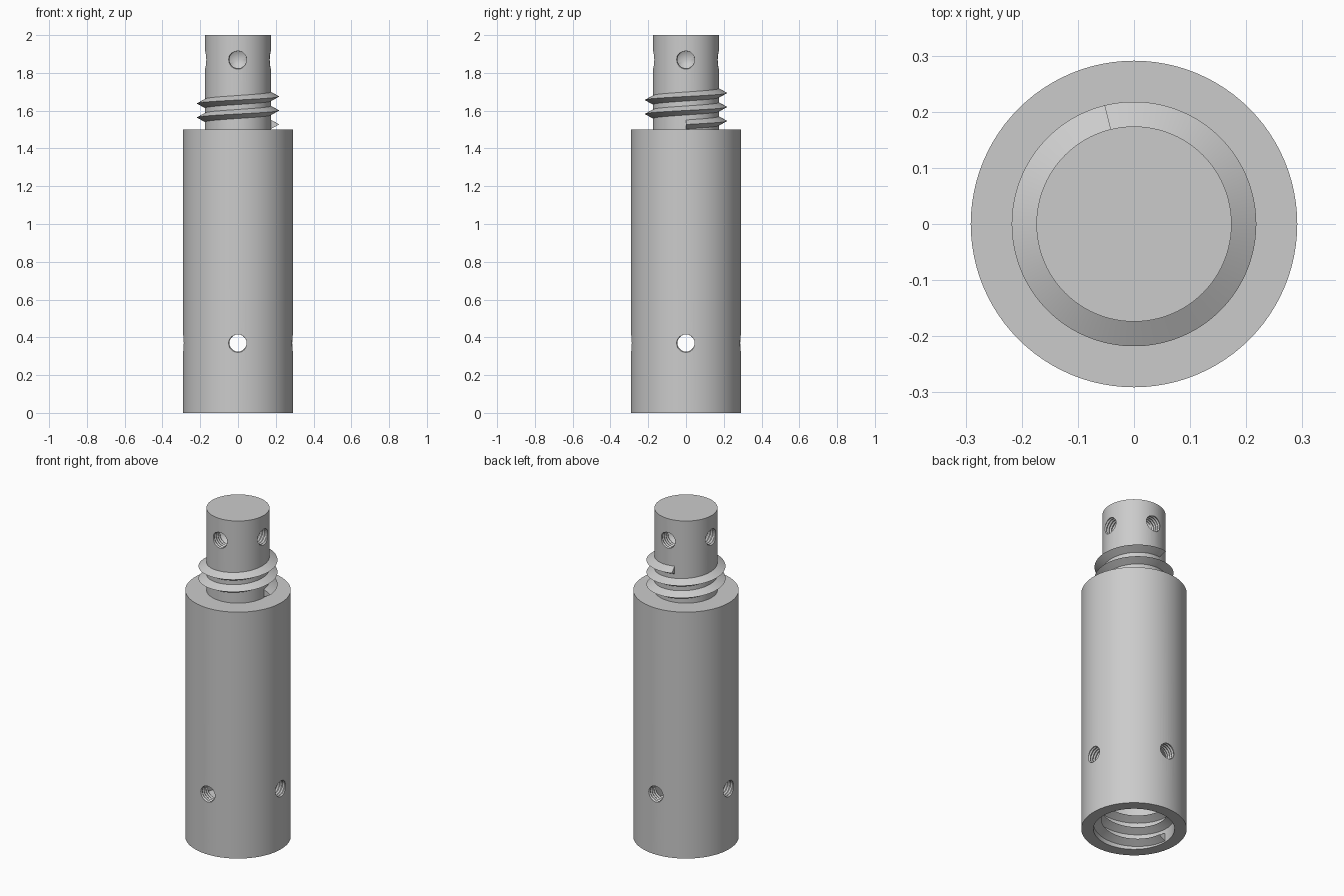
import bpy, bmesh
from math import pi, sin, cos, radians
from mathutils import Matrix

if "Cube" in bpy.data.objects:
    bpy.data.objects.remove(bpy.data.objects["Cube"], do_unlink=True)

BODY_R, BORE_R, NECK_R = 0.291, 0.224, 0.174
SHOULDER, SOCKET, TOP = 1.5, 0.5, 2.0
PITCH, TURN_DEG = 0.074, 824
HOLE_R, HOLE_MINOR, HOLE_PITCH = 0.051, 0.045, 0.017
HOLE_Z = 0.37

steel = bpy.data.materials.new("grey_steel")
steel.use_nodes = True
steel.diffuse_color = (0.6, 0.6, 0.6, 1)
steel.node_tree.nodes["Principled BSDF"].inputs["Base Color"].default_value = (0.6, 0.6, 0.6, 1)


def finish(name, bm):
    """Turn a bmesh into an object with the steel material."""
    bmesh.ops.recalc_face_normals(bm, faces=bm.faces)
    mesh = bpy.data.meshes.new(name)
    bm.to_mesh(mesh)
    bm.free()
    mesh.materials.append(steel)
    obj = bpy.data.objects.new(name, mesh)
    bpy.context.collection.objects.link(obj)
    return obj


def smooth(obj):
    for poly in obj.data.polygons:
        poly.use_smooth = True
    obj.data.set_sharp_from_angle(angle=radians(30))


def bridge(bm, rings):
    """Join neighbouring closed rings of vertices; a one-vertex ring is a pole."""
    for a, b in zip(rings, rings[1:]):
        n = max(len(a), len(b))
        for i in range(n):
            j = (i + 1) % n
            corners = [a[i % len(a)], a[j % len(a)], b[j % len(b)], b[i % len(b)]]
            bm.faces.new(list(dict.fromkeys(corners)))


def lathe(name, profile, segments=96):
    bm = bmesh.new()
    rings = []
    for r, z in profile:
        count = segments if r else 1
        rings.append([bm.verts.new((r * cos(2 * pi * i / segments),
                                    r * sin(2 * pi * i / segments), z))
                      for i in range(count)])
    bridge(bm, rings)
    return finish(name, bm)


def screw_thread(name, root, crest, z, start_deg, half=0.025, step=4):
    """Sweep a triangular section up a right-handed helix."""
    bm = bmesh.new()
    sections = []
    for deg in range(0, TURN_DEG + 1, step):
        a = radians(start_deg + deg)
        rise = z + PITCH * deg / 360
        sections.append([bm.verts.new((r * cos(a), r * sin(a), rise + dz))
                         for r, dz in ((root, -half), (crest, 0), (root, half))])
    bridge(bm, sections)
    bm.faces.new(sections[0])
    bm.faces.new(sections[-1])
    obj = finish(name, bm)
    smooth(obj)
    return obj


def tapped_hole(bm, outer, inner, tip, z, turn, segments=24):
    """Add a closed, helically ribbed plug pointing at the axis."""
    place = Matrix.Translation((0, 0, z)) @ Matrix.Rotation(turn, 4, 'Z')
    count = round((outer - inner) / HOLE_PITCH * 8)
    rings = [[bm.verts.new(place @ Matrix.Translation((outer, 0, 0)).translation)]]
    for k in range(count + 1):
        depth = (outer - inner) * k / count
        ring = []
        for i in range(segments):
            a = 2 * pi * i / segments
            phase = (depth / HOLE_PITCH + i / segments) % 1
            r = HOLE_MINOR + (HOLE_R - HOLE_MINOR) * abs(2 * phase - 1)
            ring.append(bm.verts.new(
                place @ Matrix.Translation((outer - depth, r * cos(a), r * sin(a))).translation))
        rings.append(ring)
    rings.append([bm.verts.new(place @ Matrix.Translation((tip, 0, 0)).translation)])
    bridge(bm, rings)


# Main body: hollow socket below, solid neck above
body = lathe("coupler_body", [(0, SOCKET), (BORE_R, SOCKET), (BORE_R, 0), (BODY_R, 0),
                              (BODY_R, SHOULDER), (NECK_R, SHOULDER), (NECK_R, TOP), (0, TOP)])

# Four tapped holes through the socket wall and four blind ones in the neck
bm = bmesh.new()
for q in range(4):
    tapped_hole(bm, BODY_R + 0.02, BORE_R - 0.03, BORE_R - 0.06, HOLE_Z, q * pi / 2)
    tapped_hole(bm, NECK_R + 0.02, 0.1, 0.07, SHOULDER + HOLE_Z, q * pi / 2)
cutter = finish("hole_cutter", bm)
cutter.hide_render = True

cut = body.modifiers.new("holes", 'BOOLEAN')
cut.operation = 'DIFFERENCE'
cut.solver = 'EXACT'
cut.object = cutter
bpy.context.view_layer.update()
evaluated = body.evaluated_get(bpy.context.evaluated_depsgraph_get())
body.data = bpy.data.meshes.new_from_object(evaluated)
body.modifiers.clear()
bpy.data.objects.remove(cutter, do_unlink=True)
smooth(body)

# Outer thread on the neck and matching inner thread in the socket
screw_thread("neck_thread", NECK_R - 0.002, 0.218, SHOULDER + 0.027, 0)
screw_thread("socket_thread", BORE_R + 0.002, 0.18, 0.032, 180)
